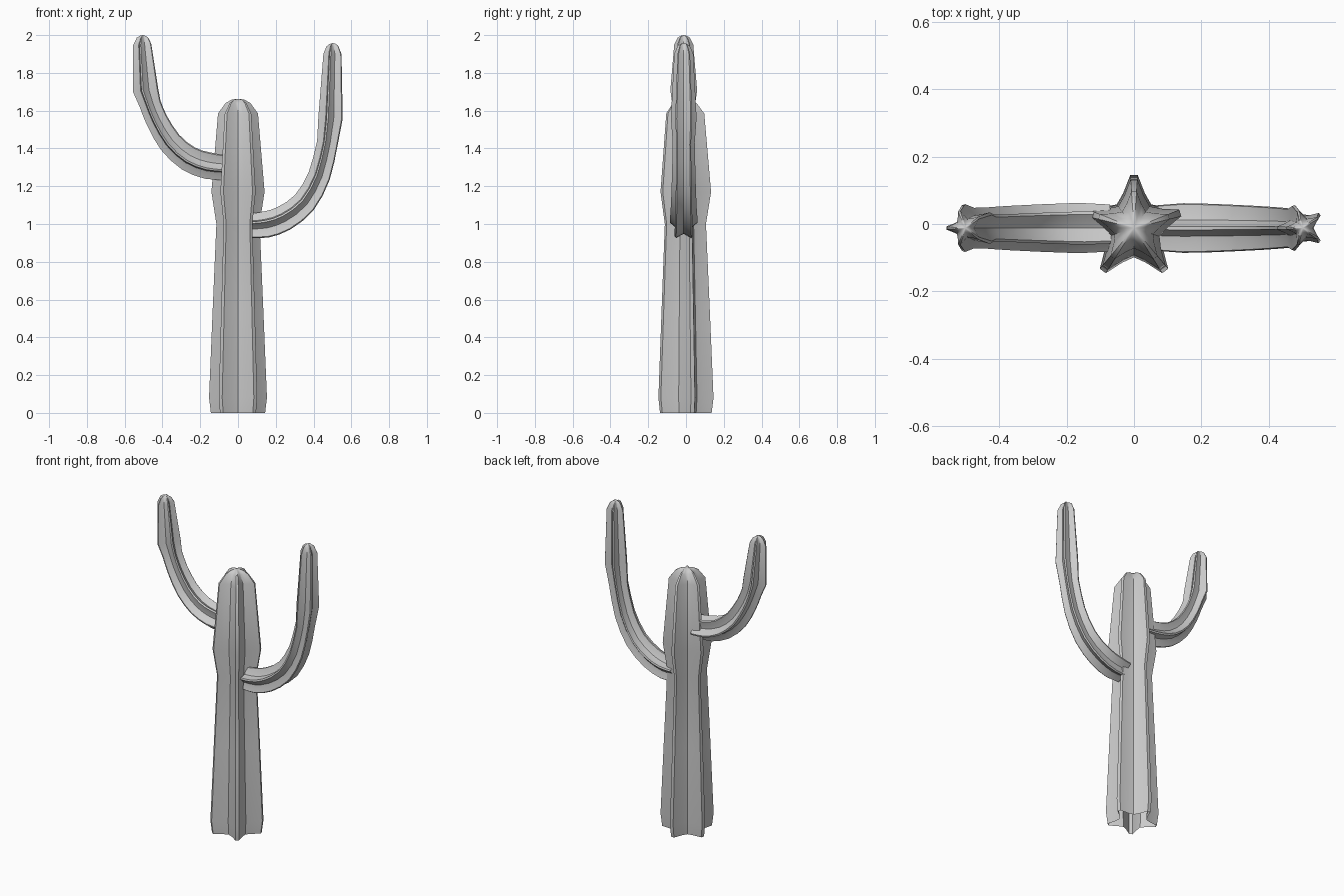
import bpy, bmesh, math
from mathutils import Vector

if "Cube" in bpy.data.objects:
    bpy.data.objects.remove(bpy.data.objects["Cube"])

CY = -0.012  # star centre offset so that the model is centred in y
# one fifth of the ribbed section: (angle in degrees, radius factor)
RIB = [(-17, 0.69), (-4, 1.0), (4, 1.0), (17, 0.69), (36, 0.55)]
STAR = [(math.radians(72 * k + a), r) for k in range(5) for a, r in RIB]


def smooth_path(pts):
    """Insert a Catmull-Rom midpoint in every span of the (x, z, radius) path."""
    out = []
    for i in range(len(pts) - 1):
        a, b = Vector(pts[i]), Vector(pts[i + 1])
        p = Vector(pts[i - 1]) if i else 2 * a - b
        q = Vector(pts[i + 2]) if i + 2 < len(pts) else 2 * b - a
        mid = (9 * (a + b) - p - q) / 16
        mid.z = (a.z + b.z) / 2
        out += [a, mid]
    return out + [Vector(pts[-1])]


def ribbed_tube(name, path, tip, trunk=False):
    """Sweep the star along (x, z, radius) points and close it at the tip."""
    bm = bmesh.new()
    rings = []
    for i, (x, z, r) in enumerate(path):
        a, b = path[max(i - 1, 0)], path[min(i + 1, len(path) - 1)]
        t = Vector((b[0] - a[0], 0, b[1] - a[1])).normalized()
        side = Vector((0, 1, 0))
        up = Vector((-t.z, 0, t.x))
        if trunk:
            up, side = side, Vector((1, 0, 0))
        c = Vector((x, CY, z))
        rings.append([bm.verts.new(c + r * f * (math.cos(g) * up + math.sin(g) * side))
                      for g, f in STAR])
    n = len(STAR)
    for lo, hi in zip(rings, rings[1:]):
        for j in range(n):
            k = (j + 1) % n
            bm.faces.new((lo[j], lo[k], hi[k], hi[j]))
    apex = bm.verts.new((tip[0], CY, tip[1]))
    for j in range(n):
        bm.faces.new((rings[-1][j], rings[-1][(j + 1) % n], apex))
    bmesh.ops.recalc_face_normals(bm, faces=bm.faces)
    me = bpy.data.meshes.new(name)
    bm.to_mesh(me)
    bm.free()
    ob = bpy.data.objects.new(name, me)
    bpy.context.collection.objects.link(ob)
    bpy.ops.object.select_all(action='DESELECT')
    ob.select_set(True)
    bpy.context.view_layer.objects.active = ob
    bpy.ops.object.shade_smooth_by_angle(angle=math.radians(40))
    return ob


# main trunk, open at the bottom
ribbed_tube("trunk", [(0, 0, 0.148), (0, 0.08, 0.158), (0, 0.55, 0.138), (0, 1.0, 0.118),
                      (0, 1.17, 0.145), (0, 1.585, 0.109), (0, 1.64, 0.068),
                      (0, 1.658, 0.035)], (0, 1.663), trunk=True)

# curved lower parts of the arms, then the straight swollen ends
left = smooth_path([(-0.07, 1.305, 0.072), (-0.16, 1.315, 0.077), (-0.26, 1.352, 0.073),
                    (-0.355, 1.435, 0.068), (-0.425, 1.55, 0.063), (-0.46, 1.635, 0.062)])
left += [(-0.484, 1.71, 0.073), (-0.503, 1.95, 0.052), (-0.502, 1.985, 0.034), (-0.501, 1.996, 0.017)]
ribbed_tube("left_arm", left, (-0.501, 2.0))

right = smooth_path([(0.072, 0.986, 0.07), (0.15, 0.992, 0.076), (0.245, 1.025, 0.074),
                     (0.355, 1.11, 0.069), (0.435, 1.255, 0.064), (0.478, 1.43, 0.06)])
right += [(0.495, 1.56, 0.07), (0.504, 1.9, 0.052), (0.502, 1.942, 0.034), (0.501, 1.954, 0.017)]
ribbed_tube("right_arm", right, (0.501, 1.958))
